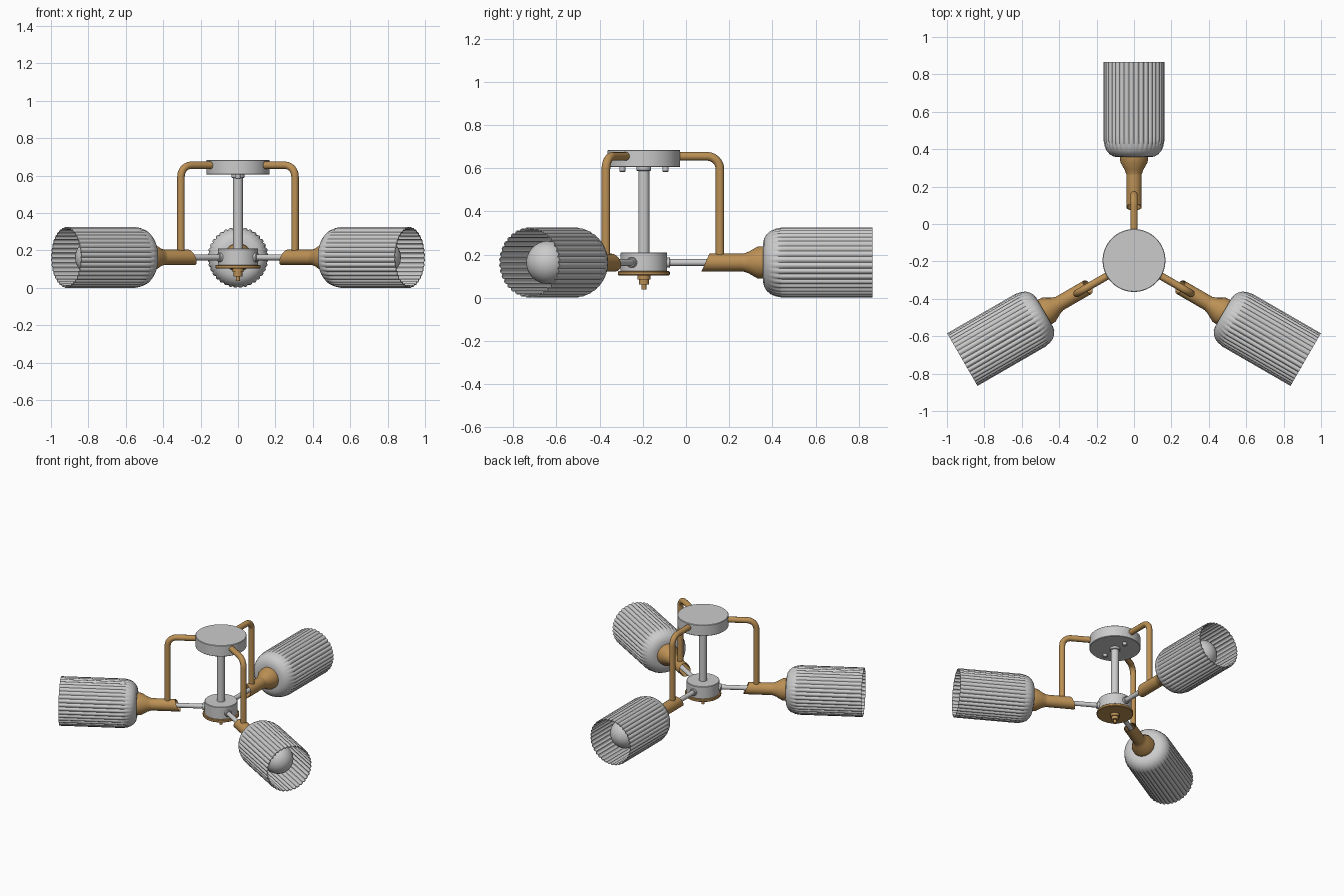
import bpy, bmesh, math
from mathutils import Matrix, Vector

cube = bpy.data.objects.get("Cube")
if cube:
    bpy.data.objects.remove(cube)


def material(name, rgb):
    m = bpy.data.materials.new(name)
    m.use_nodes = True
    m.diffuse_color = (*rgb, 1)
    m.node_tree.nodes["Principled BSDF"].inputs["Base Color"].default_value = (*rgb, 1)
    return m


GREY = material("light_grey", (0.6, 0.6, 0.6))
GOLD = material("brushed_gold", (0.5, 0.28, 0.09))

CENTRE = Matrix.Translation((0, -0.195, 0))
AXIS_Z = 0.163   # height of the lamp axis
RIBS = 36


def place(ob, mat, matrix):
    bpy.context.scene.collection.objects.link(ob)
    ob.data.materials.append(mat)
    ob.matrix_world = matrix
    return ob


def lathe(name, profile, mat, matrix, sides=40, rib=None, cut=None):
    """Revolve (height, radius) points about local z; rib() gives a radius offset."""
    bm = bmesh.new()
    rings = []
    for h, r in profile:
        if r == 0:
            rings.append([bm.verts.new((0, 0, h))] * sides)
            continue
        ring = []
        for i in range(sides):
            a = math.tau * i / sides
            rr = r + (rib(h, a) if rib else 0)
            ring.append(bm.verts.new((rr * math.cos(a), rr * math.sin(a), h)))
        rings.append(ring)
    for low, high in zip(rings, rings[1:]):
        for i in range(sides):
            j = (i + 1) % sides
            corners = list(dict.fromkeys((low[i], low[j], high[j], high[i])))
            if len(corners) > 2:
                bm.faces.new(corners)
    if cut:
        bmesh.ops.bisect_plane(bm, geom=bm.verts[:] + bm.edges[:] + bm.faces[:],
                               plane_co=cut[0], plane_no=cut[1], clear_inner=True)
    bmesh.ops.recalc_face_normals(bm, faces=bm.faces[:])
    me = bpy.data.meshes.new(name)
    bm.to_mesh(me)
    bm.free()
    ob = place(bpy.data.objects.new(name, me), mat, matrix)
    bpy.ops.object.select_all(action='DESELECT')
    ob.select_set(True)
    bpy.context.view_layer.objects.active = ob
    bpy.ops.object.shade_smooth_by_angle(angle=math.radians(35))
    return ob


def solid(name, low, high, r, mat, matrix, bevel=0.003, sides=40):
    """Capped cylinder with a small bevel."""
    return lathe(name, [(low, 0), (low, r - bevel), (low + bevel, r),
                        (high - bevel, r), (high, r - bevel), (high, 0)], mat, matrix, sides)


def pipe(name, points, radius, mat, matrix):
    cu = bpy.data.curves.new(name, 'CURVE')
    cu.dimensions = '3D'
    cu.bevel_depth = radius
    cu.bevel_resolution = 4
    cu.use_fill_caps = True
    sp = cu.splines.new('POLY')
    sp.points.add(len(points) - 1)
    for p, co in zip(sp.points, points):
        p.co = (*co, 1)
    sp.use_smooth = True
    return place(bpy.data.objects.new(name, cu), mat, matrix)


def flute(h, a):
    """Scalloped ribs fading out over the rounded end."""
    fade = min(1, max(0, (h - 0.59) / 0.05))
    return -0.008 * fade * (1 - abs(math.sin(a * RIBS / 2)))


# Ceiling canopy, stem and hub
solid("canopy", 0.605, 0.685, 0.168, GREY, CENTRE, sides=64)
solid("stem", 0.2, 0.61, 0.026, GREY, CENTRE)
solid("stem_collar", 0.588, 0.61, 0.034, GREY, CENTRE)
for n, y in enumerate((-0.1, 0.1)):
    solid(f"canopy_screw_{n}", 0.583, 0.61, 0.014, GREY,
          CENTRE @ Matrix.Translation((0, y, 0)), sides=16)
solid("hub", 0.12, 0.21, 0.108, GREY, CENTRE, sides=64)
solid("hub_base_disc", 0.104, 0.123, 0.12, GOLD, CENTRE, sides=64)
lathe("finial", [(0.038, 0), (0.038, 0.011), (0.062, 0.011), (0.062, 0.023),
                 (0.085, 0.023), (0.085, 0.03), (0.11, 0.03), (0.11, 0)], GOLD, CENTRE)

# Three identical arms
for n, deg in enumerate((90, 210, 330)):
    arm = CENTRE @ Matrix.Rotation(math.radians(deg), 4, 'Z')
    out = arm @ Matrix.Translation((0, 0, AXIS_Z)) @ Matrix.Rotation(math.pi / 2, 4, 'Y')

    solid(f"arm_rod_{n}", 0.08, 0.5, 0.016, GREY, out, sides=24)
    solid(f"arm_nut_{n}", 0.08, 0.122, 0.024, GREY, out, sides=24)

    # Bent hanger from the canopy down to the sleeve
    bend, reach, top = 0.06, 0.352, 0.655
    path = [(0.14, 0, top)]
    for i in range(11):
        t = math.pi / 2 * i / 10
        path.append((reach - bend + bend * math.sin(t), 0, top - bend + bend * math.cos(t)))
    path.append((reach, 0, AXIS_Z + 0.03))
    pipe(f"hanger_{n}", path, 0.02, GOLD, arm)

    # Sleeve with a slanted open inner end (local +x points down)
    lathe(f"sleeve_{n}", [(0.2, 0.041), (0.48, 0.041), (0.48, 0.035), (0.2, 0.035), (0.2, 0.041)],
          GOLD, out, cut=(Vector((0, 0, 0.285)), Vector((0.45, 0, 1))))

    # Flared lamp holder
    lathe(f"lamp_holder_{n}", [(0.43, 0), (0.43, 0.037), (0.46, 0.041), (0.485, 0.05),
                               (0.525, 0.073), (0.552, 0.075), (0.56, 0.07), (0.56, 0)], GOLD, out)

    # Fluted glass shade, a thin double wall open at the outer end
    outer = [(0.552, 0), (0.552, 0.09), (0.557, 0.112), (0.568, 0.13), (0.585, 0.146),
             (0.61, 0.157), (0.64, 0.163), (0.67, 0.163), (1.06, 0.163)]
    inner = [(h + (0.005 if h < 1 else 0), max(0, r - 0.005)) for h, r in reversed(outer)]
    lathe(f"shade_{n}", outer + inner, GREY, out, sides=RIBS * 6, rib=flute)

    # Bulb: narrow neck swelling into a globe
    globe = [(0.89 - 0.1 * math.cos(t), 0.1 * math.sin(t))
             for t in (math.pi * (0.18 + 0.82 * i / 16) for i in range(16))]
    lathe(f"bulb_{n}", [(0.555, 0), (0.555, 0.04), (0.7, 0.04), (0.76, 0.045)]
          + globe + [(0.99, 0)], GREY, out, sides=32)
